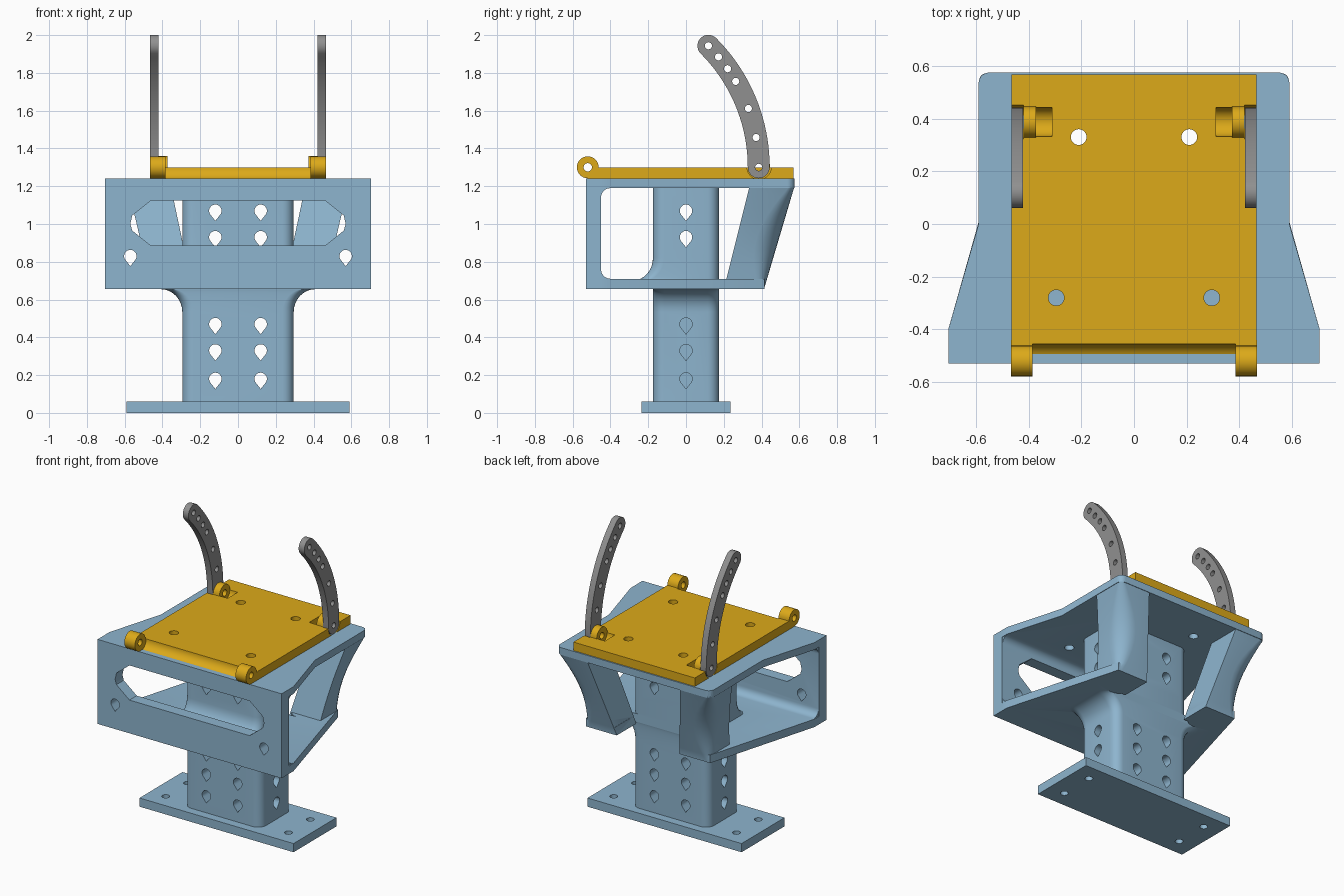
import bpy, bmesh
from math import sin, cos, pi, radians

if "Cube" in bpy.data.objects:
    bpy.data.objects.remove(bpy.data.objects["Cube"])

BLUE, GOLD, GREY = [bpy.data.materials.new(n) for n in ("blue", "gold", "grey")]
BLUE.diffuse_color = (0.27, 0.46, 0.62, 1)
GOLD.diffuse_color = (0.72, 0.40, 0.01, 1)
GREY.diffuse_color = (0.28, 0.28, 0.28, 1)


def loft(name, rings, mat=BLUE):
    """Closed solid through rings of 3D points."""
    bm = bmesh.new()
    vs = [[bm.verts.new(p) for p in r] for r in rings]
    n = len(rings[0])
    for a, b in zip(vs, vs[1:]):
        for i in range(n):
            j = (i + 1) % n
            bm.faces.new((a[i], a[j], b[j], b[i]))
    bm.faces.new(vs[0][::-1])
    bm.faces.new(vs[-1])
    bmesh.ops.recalc_face_normals(bm, faces=bm.faces)
    me = bpy.data.meshes.new(name)
    bm.to_mesh(me)
    bm.free()
    me.materials.append(mat)
    ob = bpy.data.objects.new(name, me)
    bpy.context.collection.objects.link(ob)
    return ob


def prism(name, pts, axis, lo, hi, mat=BLUE):
    """Extrude a 2D outline along x, y or z."""
    put = {'x': lambda a, b, t: (t, a, b), 'y': lambda a, b, t: (a, t, b),
           'z': lambda a, b, t: (a, b, t)}[axis]
    return loft(name, [[put(a, b, t) for a, b in pts] for t in (lo, hi)], mat)


def combine(ob, other, op):
    m = ob.modifiers.new(op, 'BOOLEAN')
    m.operation, m.object, m.solver = op, other, 'EXACT'
    bpy.context.view_layer.objects.active = ob
    bpy.ops.object.modifier_apply(modifier=m.name)
    bpy.data.objects.remove(other)


def cut(ob, pts, axis, lo, hi):
    combine(ob, prism("cutter", pts, axis, lo, hi, ob.data.materials[0]), 'DIFFERENCE')


def arc(cx, cy, r, a0, a1, n):
    return [(cx + r * cos(radians(a0 + (a1 - a0) * i / n)),
             cy + r * sin(radians(a0 + (a1 - a0) * i / n))) for i in range(n + 1)]


def circle(cx, cy, r, n=28):
    return arc(cx, cy, r, 0, 360, n)[:-1]


def drop(cx, cy):
    return arc(cx, cy, 0.033, -40, 220, 16) + [(cx, cy - 0.053)]


def box(x0, x1, y0, y1):
    return [(x0, y0), (x1, y0), (x1, y1), (x0, y1)]


def rrect(hx, y0, y1, r=0.06):
    return (arc(hx - r, y1 - r, r, 0, 90, 6) + arc(-hx + r, y1 - r, r, 90, 180, 6)
            + arc(-hx + r, y0 + r, r, 180, 270, 6) + arc(hx - r, y0 + r, r, 270, 360, 6))


def mirrored(half):
    return half + [(-x, y) for x, y in reversed(half)]


def finish(ob):
    bpy.ops.object.select_all(action='DESELECT')
    ob.select_set(True)
    bpy.context.view_layer.objects.active = ob
    bpy.ops.object.shade_smooth_by_angle(angle=radians(30))


# Base plate with four screw holes
base = prism("base_plate", box(-0.59, 0.59, -0.235, 0.235), 'z', 0, 0.06)
for x in (-0.47, 0.47):
    for y in (-0.12, 0.12):
        cut(base, circle(x, y, 0.025), 'z', -0.1, 0.2)

# Column, flaring sideways under the shelf and forwards above it
levels = [(0.05, 0.295, -0.175)]
for i in range(9):
    a = pi / 2 * i / 8
    levels.append((0.535 + 0.12 * sin(a), 0.295 + 0.115 * (1 - cos(a)), -0.175))
for i in range(9):
    a = pi / 2 * (1 - i / 8)
    levels.append((0.70 + 0.12 * (1 - sin(a)), 0.295, -0.175 - 0.11 * (1 - cos(a))))
levels.append((1.20, 0.295, -0.175))
column = loft("column", [[(x, y, z) for x, y in rrect(hx, y0, 0.175)] for z, hx, y0 in levels])

# Frame: front wall, shelf and deck
frame = prism("upper_frame", box(-0.705, 0.705, 0.655, 1.24), 'y', -0.53, -0.45)
slot = [(0.46, 0.885), (0.56, 0.965), (0.57, 1.0), (0.56, 1.045), (0.46, 1.125)]
cut(frame, mirrored(slot), 'y', -0.6, -0.4)
for x in (-0.57, 0.57):
    cut(frame, drop(x, 0.83), 'y', -0.6, -0.4)
shelf = prism("shelf", mirrored([(0.705, -0.53), (0.705, -0.4), (0.475, 0.415), (0.25, 0.415)]
              + arc(0.33, 0.255, 0.08, 180, 270, 5)), 'z', 0.655, 0.71)
deck = prism("deck", mirrored([(0.705, -0.53), (0.705, -0.4), (0.59, 0)]
             + arc(0.55, 0.535, 0.04, 0, 90, 5)), 'z', 1.19, 1.24)
for x, y in ((0.21, 0.33), (0.295, -0.28)):
    for s in (-1, 1):
        cut(deck, circle(s * x, y, 0.03), 'z', 1.1, 1.3)
combine(frame, shelf, 'UNION')
combine(frame, deck, 'UNION')
# Rounded inner corners of the frame
low = [(-0.46, 0.70), (-0.46, 0.76)] + arc(-0.40, 0.76, 0.05, 180, 270, 6) + [(-0.40, 0.70)]
for prof in (low, [(y, 1.90 - z) for y, z in low]):
    combine(frame, prism("fillet", prof, 'x', -0.70, 0.70), 'UNION')

# Leaning rear struts between shelf and deck
for s in (-1, 1):
    rings = []
    for i in range(11):
        t = i / 10
        z = 0.655 + 0.54 * t
        w = sin(pi * t)
        xi, xo = 0.24 + 0.115 * t, 0.475 + 0.113 * t - 0.012 * w
        yf, yb = 0.20 + 0.135 * t, 0.413 + 0.16 * t
        r = 0.03 + 0.09 * w
        ring = [(xi, yf), (xo, yf)] + arc(xo - r, yb - r, r, 0, 90, 6) + [(xi, yb)]
        rings.append([(s * x, y, z) for x, y in ring])
    combine(frame, loft("strut", rings), 'UNION')

# Join column, then drill the teardrop holes
combine(frame, column, 'UNION')
for z in (0.18, 0.33, 0.47, 0.93, 1.07):
    for x in (-0.12, 0.12):
        cut(frame, drop(x, z), 'y', -0.3, 0.3)
    if z > 0.8:
        cut(frame, drop(0, z), 'x', -0.32, 0.32)
    else:
        for s in (-1, 1):
            cut(frame, drop(0, z), 'x', *sorted((s * 0.2, s * 0.32)))

# Hinged top plate with a concave front edge
edge = arc(-0.52, 1.30, 0.065, -66, 0, 8)
edge[0] = (edge[0][0], 1.241)
plate = prism("hinge_plate", edge + [(0.568, 1.30), (0.568, 1.241)], 'x', -0.465, 0.465, GOLD)
for x, y in ((0.21, 0.33), (0.295, -0.28)):
    for s in (-1, 1):
        cut(plate, circle(s * x, y, 0.03), 'z', 1.2, 1.4)
knuckle = [(-0.44, 1.30), (-0.46, 1.30)] + arc(-0.52, 1.30, 0.058, 0, 270, 24) + [(-0.44, 1.242)]
for s in (-1, 1):
    span = lambda a, b: sorted((s * a, s * b))
    # Front knuckles
    combine(plate, prism("knuckle", knuckle, 'x', *span(0.385, 0.466), GOLD), 'UNION')
    cut(plate, circle(-0.52, 1.30, 0.022), 'x', *span(0.3, 0.5))
    # Pocket, arm notch and rear knuckle
    cut(plate, circle(0.387, 1.30, 0.055), 'x', *span(0.312, 0.40))
    cut(plate, circle(0.387, 1.30, 0.064), 'x', *span(0.42, 0.50))
    combine(plate, prism("knuckle", circle(0.387, 1.30, 0.059), 'x', *span(0.372, 0.42), GOLD), 'UNION')
    cut(plate, circle(0.387, 1.30, 0.022), 'x', *span(0.34, 0.48))

    # Curved adjustment arm, swept about the front hinge axis
    cy, cz, R, w = -0.525, 1.30, 0.91, 0.058
    ex, ez = cy + R * cos(radians(45)), cz + R * sin(radians(45))
    outline = (arc(cy, cz, R + w, 0, 45, 20) + arc(ex, ez, w, 45, 225, 14)[1:-1]
               + arc(cy, cz, R - w, 45, 0, 20) + arc(cy + R, cz, w, 180, 360, 14)[1:-1])
    arm = prism("arm_right" if s > 0 else "arm_left", outline, 'x', *span(0.422, 0.465), GREY)
    for a in (0, 10, 20, 30, 35, 40, 45):
        a = radians(a)
        cut(arm, circle(cy + R * cos(a), cz + R * sin(a), 0.019, 16), 'x', *span(0.4, 0.5))
    finish(arm)

for ob in (base, frame, plate):
    finish(ob)

for m in bpy.data.materials:
    if m.users and not m.is_grease_pencil:
        m.use_nodes = True
        m.node_tree.nodes["Principled BSDF"].inputs["Base Color"].default_value = m.diffuse_color
